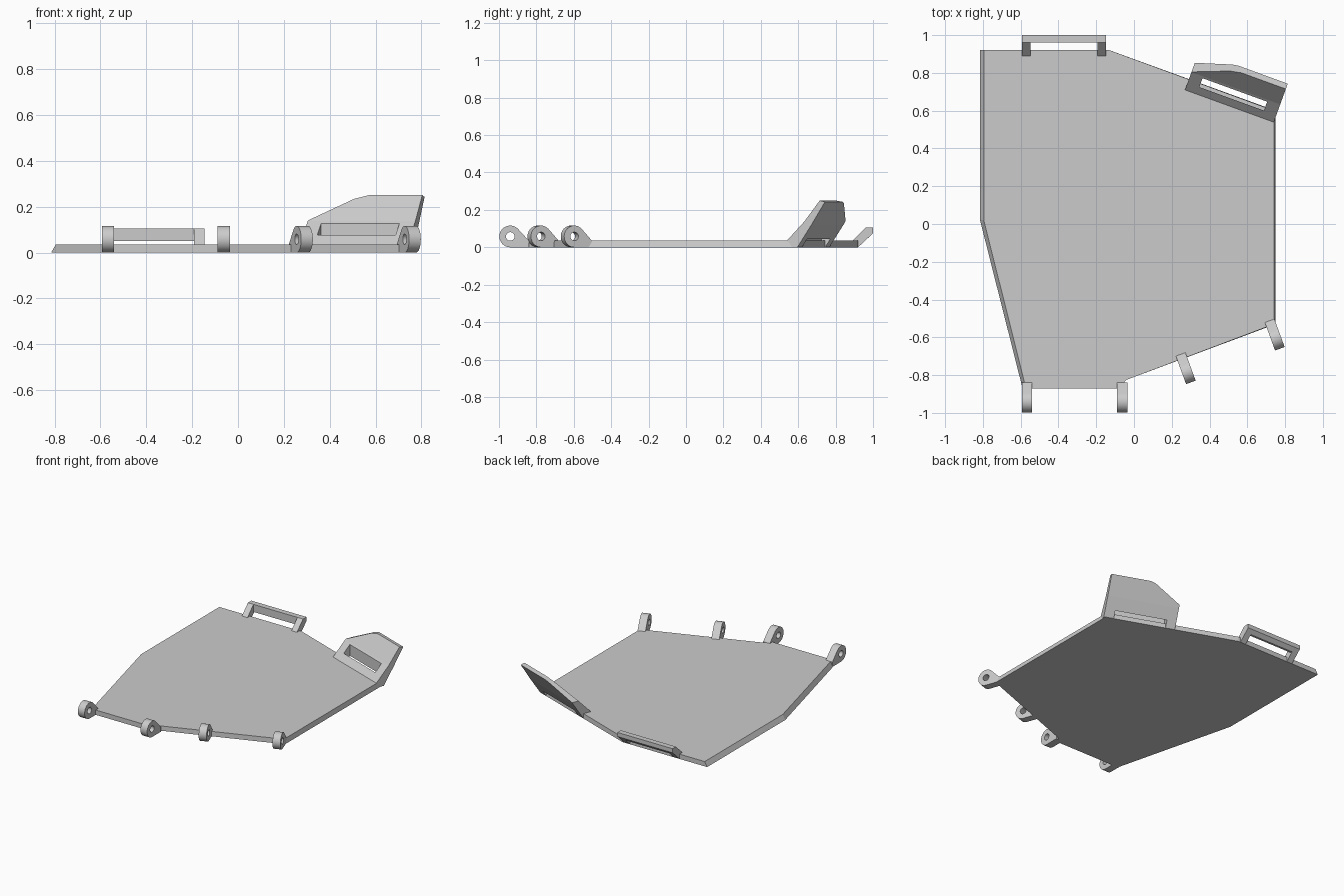
import bpy, bmesh
from math import cos, sin, radians
from mathutils import Vector, Matrix

old = bpy.data.objects.get("Cube")
if old:
    bpy.data.objects.remove(old)

grey = bpy.data.materials.new("Light grey")
grey.use_nodes = True
colour = (0.6, 0.6, 0.6, 1)
grey.diffuse_color = colour
grey.node_tree.nodes["Principled BSDF"].inputs["Base Color"].default_value = colour


def finish(name, bm, place=Matrix()):
    """Turn a bmesh into a named, coloured object."""
    bmesh.ops.recalc_face_normals(bm, faces=bm.faces)
    mesh = bpy.data.meshes.new(name)
    bm.to_mesh(mesh)
    bm.free()
    mesh.materials.append(grey)
    ob = bpy.data.objects.new(name, mesh)
    bpy.context.collection.objects.link(ob)
    ob.matrix_world = place
    return ob


def loft(start, end):
    """Solid between two matching outlines."""
    bm = bmesh.new()
    a = [bm.verts.new(p) for p in start]
    b = [bm.verts.new(p) for p in end]
    bm.faces.new(a)
    bm.faces.new(b)
    n = len(a)
    for i in range(n):
        j = (i + 1) % n
        bm.faces.new((a[i], a[j], b[j], b[i]))
    return bm


def bar(profile, x0, x1):
    """Extrude a (y, z) profile along x."""
    return loft([(x0, y, z) for y, z in profile], [(x1, y, z) for y, z in profile])


def cut(ob, cutter):
    """Subtract a cutter and discard it."""
    cutter.hide_render = True
    mod = ob.modifiers.new("cut", 'BOOLEAN')
    mod.operation = 'DIFFERENCE'
    mod.solver = 'EXACT'
    mod.object = cutter
    bpy.context.view_layer.update()
    result = ob.evaluated_get(bpy.context.evaluated_depsgraph_get())
    mesh = bpy.data.meshes.new_from_object(result)
    ob.modifiers.clear()
    ob.data = mesh
    bpy.data.objects.remove(cutter)


def placed(x, y, degrees):
    return Matrix.Translation((x, y, 0)) @ Matrix.Rotation(radians(degrees), 4, 'Z')


# Base plate: (x, y, inset of the top edge), bevelled on the left
T = 0.035
outline = [(-0.815, 0.92, 0.02), (-0.13, 0.92, 0), (0.75, 0.60, -0.008),
           (0.75, -0.53, -0.008), (-0.04, -0.825, 0), (-0.08, -0.87, 0),
           (-0.59, -0.87, 0.018), (-0.815, 0.02, 0.02)]
finish("base_plate", loft([(x, y, 0) for x, y, d in outline],
                          [(x + d, y, T) for x, y, d in outline]))

# Rear strap loop: two sloping arms and a crossbar
arm = [(0.89, 0), (0.89, T), (0.96, 0.105), (1.0, 0.105), (1.0, 0.075), (0.92, 0)]
crossbar = [(0.96, 0.05), (0.96, 0.105), (1.0, 0.105), (1.0, 0.075), (0.975, 0.05)]
finish("loop_arm_right", bar(arm, -0.592, -0.547))
finish("loop_arm_left", bar(arm, -0.192, -0.147))
finish("loop_crossbar", bar(crossbar, -0.547, -0.192))

# Raised rear flap with a clipped corner and a strap slot
side = [(0, 0), (0, T), (0.1, 0.138), (0.187, 0.25), (0.217, 0.243),
        (0.14, 0.12), (0.06, 0)]
bm = bar(side, 0, 0.5)
bmesh.ops.recalc_face_normals(bm, faces=bm.faces)
for (u0, z0), (u1, z1) in [((0, 0.14), (0.19, 0.235)), ((0.19, 0.235), (0.25, 0.25))]:
    geom = bm.verts[:] + bm.edges[:] + bm.faces[:]
    res = bmesh.ops.bisect_plane(bm, geom=geom, dist=1e-5, plane_co=(u0, 0, z0),
                                 plane_no=Vector((z0 - z1, 0, u1 - u0)).normalized(),
                                 clear_outer=True)
    edges = [e for e in bm.edges if e.is_boundary]
    bmesh.ops.edgeloop_fill(bm, edges=edges)
flap_place = placed(0.27, 0.71, -20)
flap = finish("rear_flap", bm, flap_place)
slot = [(0.04, -0.1), (0.04, 0.3), (0.09, 0.3), (0.09, -0.1)]
cut(flap, finish("slot_cutter", bar(slot, 0.066, 0.43), flap_place))

# Hinge lugs: rounded eye, flat underside, sloping neck
R, REACH = 0.058, -0.1


def circle(radius, first, last, step):
    return [(REACH + radius * cos(radians(a)), R + radius * sin(radians(a)))
            for a in range(first, last + 1, step)]


lug_profile = circle(R, 45, 270, 9) + [(0, 0), (0, T)]
lugs = {"lug_far_right": (-0.567, -0.84, 0), "lug_mid_right": (-0.062, -0.84, 0),
        "lug_mid_left": (0.247, -0.69, 20), "lug_far_left": (0.718, -0.512, 20)}
for name, spot in lugs.items():
    place = placed(*spot)
    lug = finish(name, bar(lug_profile, -0.027, 0.027), place)
    cut(lug, finish("eye_cutter", bar(circle(0.023, 0, 345, 15), -0.1, 0.1), place))
    bpy.ops.object.select_all(action='DESELECT')
    lug.select_set(True)
    bpy.context.view_layer.objects.active = lug
    bpy.ops.object.shade_smooth_by_angle(angle=radians(30))
